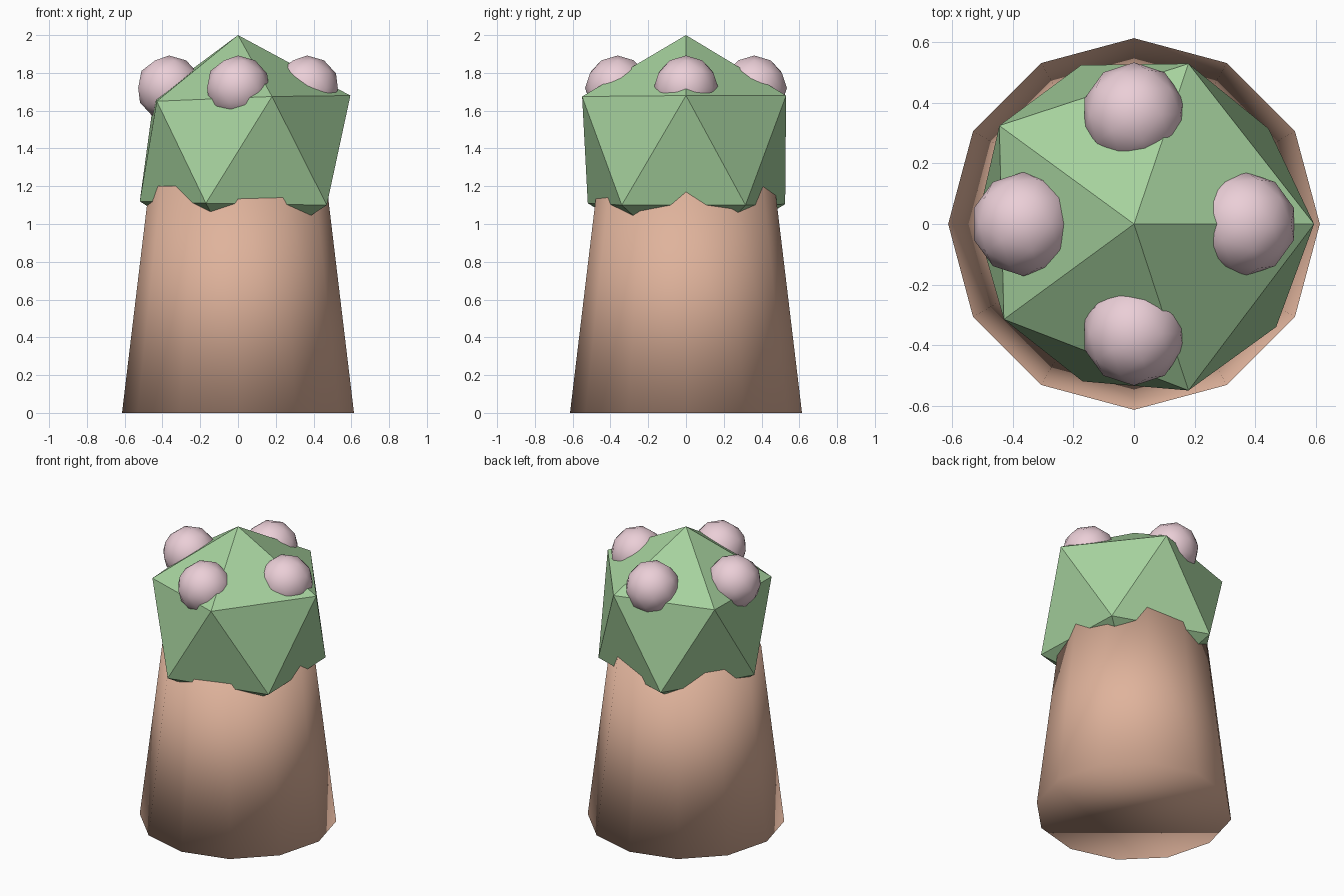
import bpy

if "Cube" in bpy.data.objects:
    bpy.data.objects.remove(bpy.data.objects["Cube"])

def material(name, rgb):
    m = bpy.data.materials.new(name)
    m.diffuse_color = (*rgb, 1)
    m.use_nodes = True
    m.node_tree.nodes["Principled BSDF"].inputs["Base Color"].default_value = m.diffuse_color
    return m

trunk_mat = material("trunk_clay", (0.74, 0.45, 0.33))
leaf_mat = material("leaf_green", (0.38, 0.64, 0.34))
bud_mat = material("bud_pink", (0.83, 0.62, 0.68))

def finish(ob, name, mat):
    ob.name = name
    ob.data.materials.append(mat)

# Tapered 12-sided trunk, smooth all over including the caps
bpy.ops.mesh.primitive_cone_add(vertices=12, radius1=0.614, radius2=0.47,
                                depth=1.2, location=(0, 0, 0.6))
bpy.ops.object.shade_smooth()
finish(bpy.context.object, "trunk", trunk_mat)

# Faceted crown: slightly irregular icosahedron made of two rings and two poles
upper = [(0.595, 0, 1.68), (0.18, 0.53, 1.68), (-0.445, 0.325, 1.67),
         (-0.43, -0.315, 1.65), (0.18, -0.55, 1.675)]
lower = [(0.445, 0.315, 1.10), (-0.175, 0.525, 1.105), (-0.52, 0, 1.12),
         (-0.17, -0.52, 1.11), (0.47, -0.34, 1.10)]
verts = upper + lower + [(0, 0, 2.0), (0, 0, 0.79)]
faces = []
for i in range(5):
    j = (i + 1) % 5
    faces += [(10, i, j), (i, 5 + i, j), (j, 5 + i, 5 + j), (11, 5 + j, 5 + i)]
mesh = bpy.data.meshes.new("crown")
mesh.from_pydata(verts, [], faces)
crown = bpy.data.objects.new("crown", mesh)
bpy.context.collection.objects.link(crown)
finish(crown, "crown", leaf_mat)

# Four round buds around the crown
for side, x, y in (("right", 1, 0), ("back", 0, 1), ("left", -1, 0), ("front", 0, -1)):
    bpy.ops.mesh.primitive_ico_sphere_add(subdivisions=2, radius=0.172,
                                          location=(x * 0.365, y * 0.362, 1.72))
    bpy.ops.object.shade_smooth()
    finish(bpy.context.object, "bud_" + side, bud_mat)
